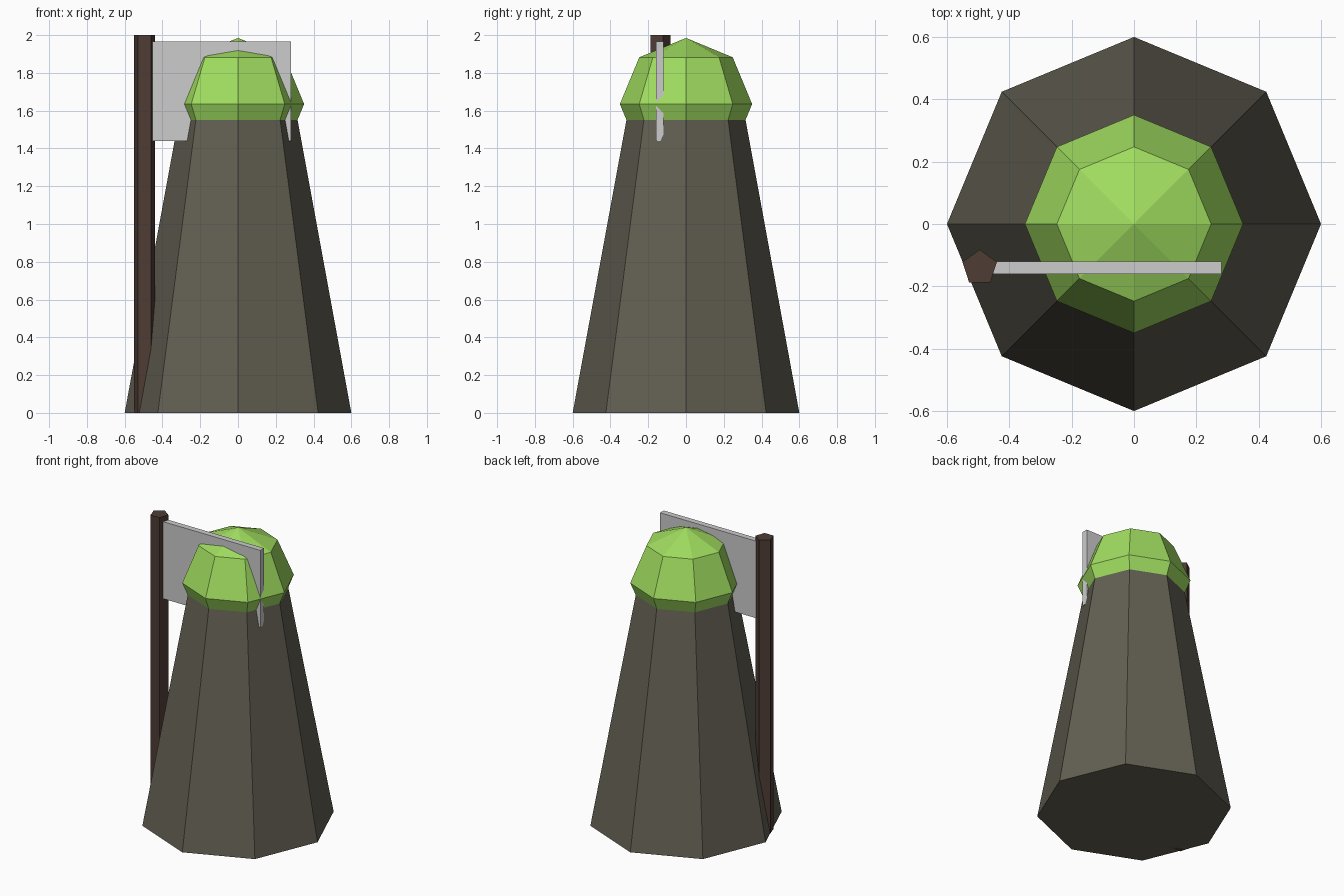
import bpy, bmesh, math
from mathutils import Matrix

if "Cube" in bpy.data.objects:
    bpy.data.objects.remove(bpy.data.objects["Cube"])


def srgb(r, g, b):
    f = lambda c: c / 12.92 if c <= 0.04045 else ((c + 0.055) / 1.055) ** 2.4
    return (f(r / 255), f(g / 255), f(b / 255), 1)


def material(name, colour):
    m = bpy.data.materials.new(name)
    m.diffuse_color = srgb(*colour)
    m.use_nodes = True
    m.node_tree.nodes["Principled BSDF"].inputs["Base Color"].default_value = m.diffuse_color
    return m


def finish(name, bm, mat):
    me = bpy.data.meshes.new(name)
    bmesh.ops.recalc_face_normals(bm, faces=bm.faces)
    bm.to_mesh(me)
    bm.free()
    me.materials.append(mat)
    ob = bpy.data.objects.new(name, me)
    bpy.context.collection.objects.link(ob)


def prism(name, sides, r1, r2, height, x, y, turn, mat):
    bm = bmesh.new()
    place = Matrix.Translation((x, y, height / 2)) @ Matrix.Rotation(turn, 4, 'Z')
    bmesh.ops.create_cone(bm, cap_ends=True, segments=sides, radius1=r1,
                          radius2=r2, depth=height, matrix=place)
    finish(name, bm, mat)


stone = material("stone", (98, 95, 82))
green = material("leaf green", (160, 220, 95))
wood = material("dark wood", (78, 60, 53))
grey = material("light grey", (204, 204, 204))

# Tapered tower
prism("tower", 8, 0.6, 0.3, 1.635, 0, 0, 0, stone)

# Faceted dome, its lower half sunk into the tower
bm = bmesh.new()
bmesh.ops.create_uvsphere(bm, u_segments=8, v_segments=4, radius=0.35,
                          matrix=Matrix.Translation((0, 0, 1.635)))
finish("dome", bm, green)

# Five-sided post, one corner pointing to the back
prism("post", 5, 0.058, 0.058, 2.0, -0.495, -0.14, 0, wood)

# Flat panel running from the post through the dome
bm = bmesh.new()
bmesh.ops.create_cube(bm, size=1, matrix=Matrix.Translation((-0.095, -0.14, 1.7025))
                      @ Matrix.Diagonal((0.75, 0.04, 0.525, 1)))
finish("panel", bm, grey)
